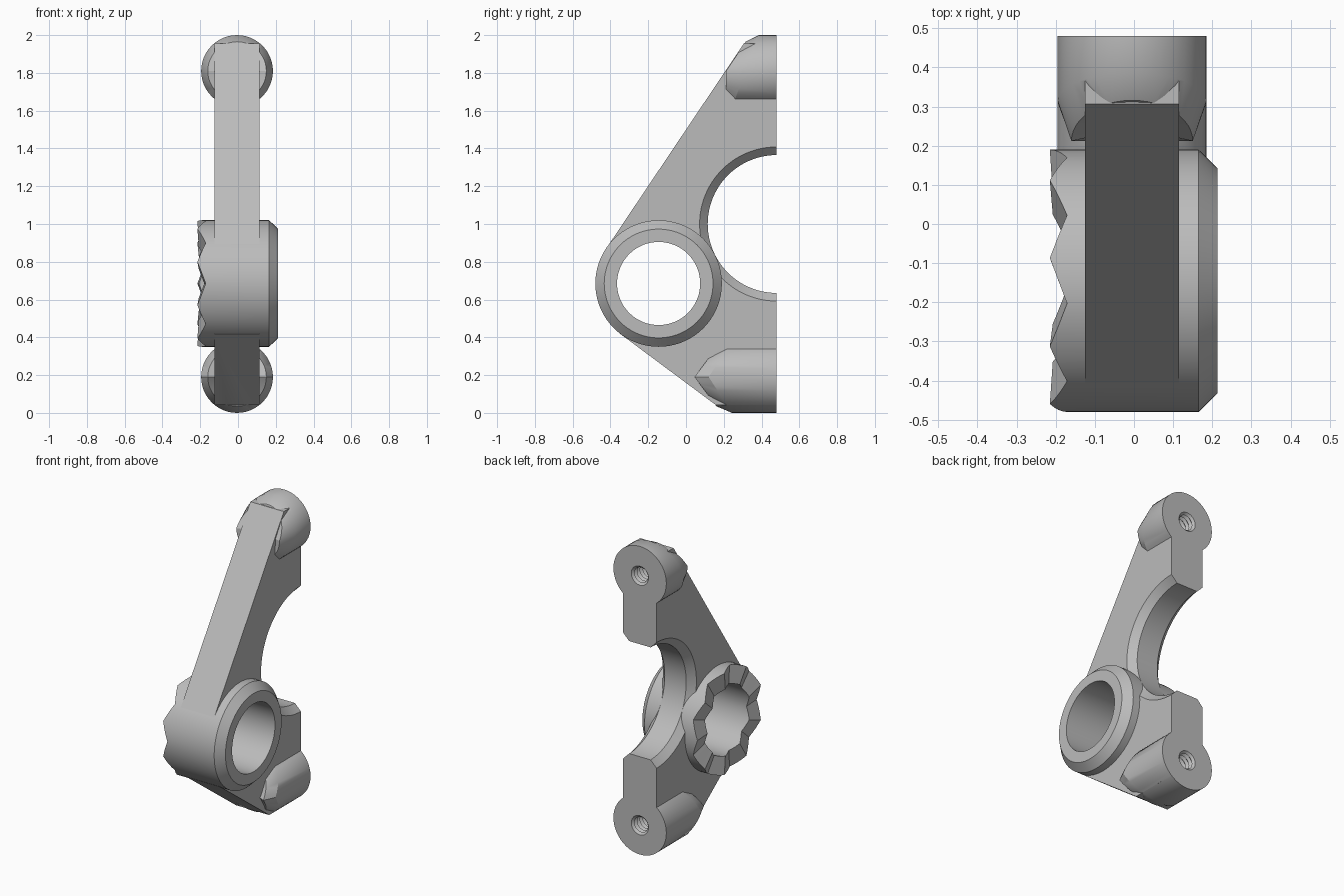
import bpy, bmesh, math
from mathutils import Vector

if "Cube" in bpy.data.objects:
    bpy.data.objects.remove(bpy.data.objects["Cube"], do_unlink=True)

metal = bpy.data.materials.new("grey metal")
metal.use_nodes = True
GREY = (0.5, 0.5, 0.5, 1)
metal.diffuse_color = GREY
metal.node_tree.nodes["Principled BSDF"].inputs["Base Color"].default_value = GREY

MID_X = -0.005      # middle of the plate thickness
BACK = 0.48         # mounting face
SEG = 72


def loft(name, rings, loop=False, fan=False):
    """Skin a list of point rings; closed into a tube or capped at the ends."""
    bm = bmesh.new()
    rows = [[bm.verts.new(p) for p in ring] for ring in rings]
    n = len(rows[0])
    pairs = list(zip(rows, rows[1:]))
    if loop:
        pairs.append((rows[-1], rows[0]))
    for a, b in pairs:
        for i in range(n):
            j = (i + 1) % n
            bm.faces.new((a[i], a[j], b[j], b[i]))
    if not loop:
        caps = [bm.faces.new(rows[0]), bm.faces.new(rows[-1])]
        if fan:
            bmesh.ops.poke(bm, faces=caps)
    bmesh.ops.recalc_face_normals(bm, faces=bm.faces)
    mesh = bpy.data.meshes.new(name)
    bm.to_mesh(mesh)
    bm.free()
    mesh.materials.append(metal)
    ob = bpy.data.objects.new(name, mesh)
    bpy.context.collection.objects.link(ob)
    return ob


def circle_x(r, y, z, x, n=SEG):
    """Ring round the x axis; x may be a function of the angle."""
    out = []
    for i in range(n):
        t = math.tau * i / n
        out.append(Vector((x(t) if callable(x) else x,
                           y + r * math.cos(t), z + r * math.sin(t))))
    return out


def circle_y(r, z, y, n=48):
    """Ring round the y axis; y may be a function of the height offset."""
    out = []
    for i in range(n):
        t = math.tau * i / n
        dz = r * math.sin(t)
        out.append(Vector((MID_X + r * math.cos(t),
                           y(dz) if callable(y) else y, z + dz)))
    return out


def combine(target, tool, operation):
    """Apply a boolean and discard the tool."""
    mod = target.modifiers.new("bool", "BOOLEAN")
    mod.operation, mod.object, mod.solver = operation, tool, "EXACT"
    bpy.context.view_layer.update()
    deps = bpy.context.evaluated_depsgraph_get()
    mesh = bpy.data.meshes.new_from_object(target.evaluated_get(deps))
    target.modifiers.clear()
    target.data = mesh
    bpy.data.objects.remove(tool, do_unlink=True)


def smooth(ob):
    bpy.ops.object.select_all(action="DESELECT")
    ob.select_set(True)
    bpy.context.view_layer.objects.active = ob
    bpy.ops.object.shade_smooth_by_angle(angle=math.radians(28))


# Flat arm plate from its side profile
profile = [(-0.42, 0.874), (0.306, 1.955), (BACK, 1.955), (BACK, 0.043),
           (0.156, 0.043), (-0.348, 0.418)]
body = loft("arm_body", [[Vector((MID_X + dx, y, z)) for y, z in profile]
                         for dx in (-0.12, 0.12)])

# Round bosses with bevelled front ends
upper = loft("upper_boss", [
    circle_y(0.19, 1.81, BACK),
    circle_y(0.19, 1.81, lambda d: 0.315 + 0.37 * d),
    circle_y(0.155, 1.81, lambda d: max(0.212, 0.212 + 0.67 * d))], fan=True)
lower = loft("lower_boss", [
    circle_y(0.19, 0.19, BACK),
    circle_y(0.19, 0.19, lambda d: 0.12 + 0.65 * abs(d)),
    circle_y(0.155, 0.19, lambda d: 0.045 + 0.75 * abs(d))], fan=True)
combine(body, upper, "UNION")
combine(body, lower, "UNION")

# Half-round recess in the back with chamfered rims
combine(body, loft("recess_cutter", [
    circle_x(r, BACK, 1.0, MID_X + dx, 96)
    for dx, r in ((-0.15, 0.438), (-0.077, 0.365), (0.077, 0.365), (0.15, 0.438))]),
    "DIFFERENCE")

# Clearance for the pivot ring
PY, PZ = -0.145, 0.685
combine(body, loft("bore_cutter", [circle_x(0.26, PY, PZ, x) for x in (-0.3, 0.3)]),
        "DIFFERENCE")

# Threaded holes in both bosses
for z in (0.19, 1.81):
    rings = [circle_y(0.062, z, BACK + 0.02, 24)]
    for k in range(16):
        rings.append(circle_y(0.062 if k % 2 == 0 else 0.048, z, BACK - 0.014 * k, 24))
    combine(body, loft("thread_cutter", rings), "DIFFERENCE")
smooth(body)


# Pivot ring: nine radial teeth on one face, chamfer on the other
def teeth(depth):
    def x(t):
        phase = (t * 9 / math.tau) % 1
        return -0.193 - depth * (4 * abs(phase - 0.5) - 1)
    return x


ring = loft("pivot_ring", [
    circle_x(0.335, PY, PZ, teeth(0.022)),
    circle_x(0.335, PY, PZ, 0.165),
    circle_x(0.288, PY, PZ, 0.213),
    circle_x(0.22, PY, PZ, 0.213),
    circle_x(0.22, PY, PZ, teeth(0.0145))], loop=True)
smooth(ring)
